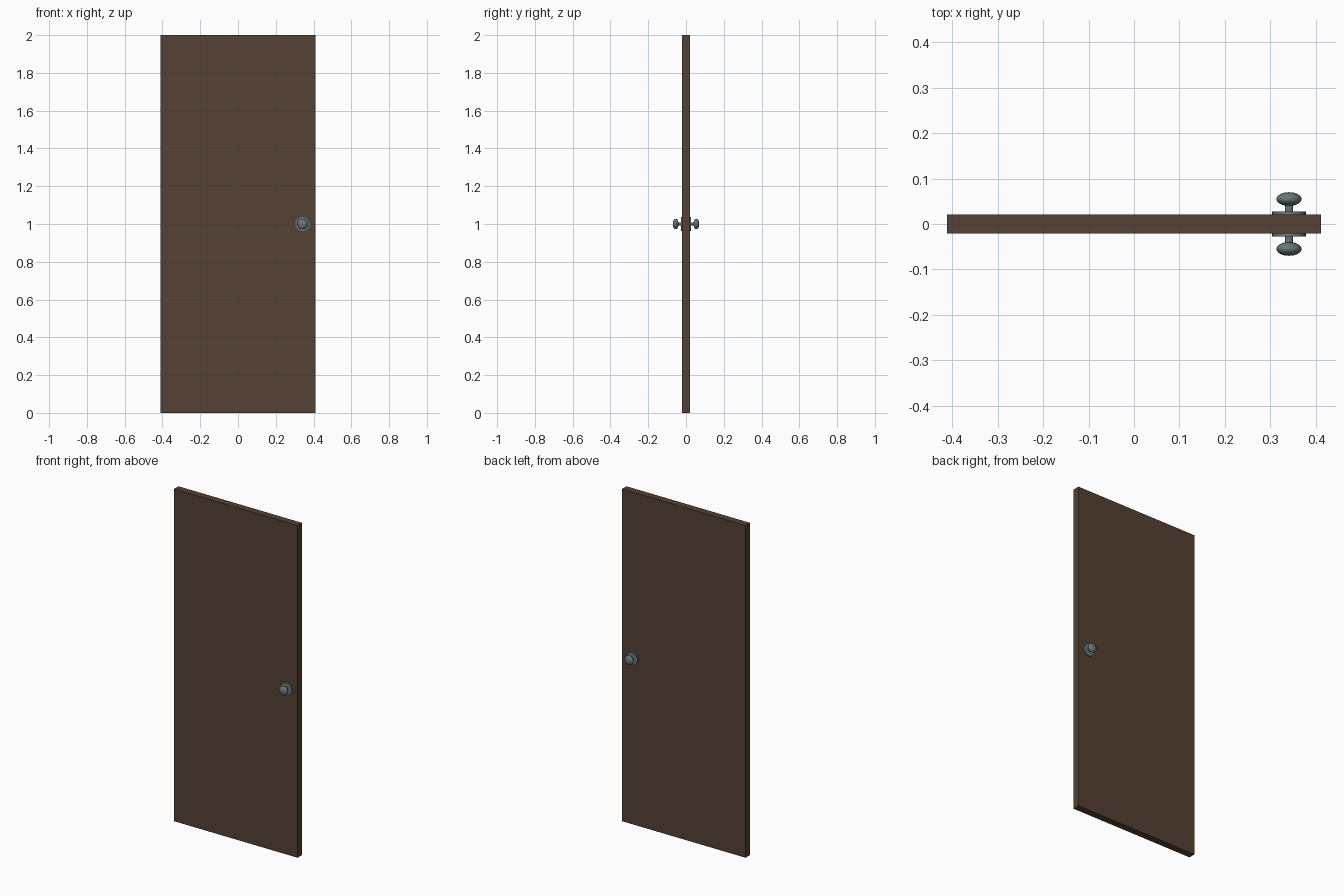
import bpy, math

if "Cube" in bpy.data.objects:
    bpy.data.objects.remove(bpy.data.objects["Cube"])

def material(name, color):
    m = bpy.data.materials.new(name)
    m.diffuse_color = (*color, 1)
    m.use_nodes = True
    m.node_tree.nodes["Principled BSDF"].inputs["Base Color"].default_value = m.diffuse_color
    return m

wood = material("dark_wood", (0.09, 0.053, 0.033))
metal = material("grey_metal", (0.14, 0.18, 0.185))
KX, KZ = 0.341, 1.0

def finish(name, mat, smooth=True):
    o = bpy.context.object
    o.name = name
    o.data.materials.append(mat)
    bpy.ops.object.transform_apply(location=False, rotation=True, scale=True)
    if smooth:
        bpy.ops.object.shade_smooth_by_angle(angle=math.radians(35))
    return o

def disc(name, radius, y0, y1):
    bpy.ops.mesh.primitive_cylinder_add(
        vertices=32, radius=radius, depth=abs(y1 - y0),
        location=(KX, (y0 + y1) / 2, KZ), rotation=(math.pi / 2, 0, 0))
    finish(name, metal)

# Door slab
bpy.ops.mesh.primitive_cube_add(size=1, location=(0, 0, 1))
bpy.context.object.scale = (0.822, 0.042, 2)
finish("door_panel", wood, smooth=False)

# Handle set on each face: rosette, neck and flattened round knob
for side, s in (("front", -1), ("back", 1)):
    disc(side + "_rosette", 0.037, s * 0.020, s * 0.0275)
    disc(side + "_neck", 0.009, s * 0.026, s * 0.046)
    bpy.ops.mesh.primitive_uv_sphere_add(
        segments=32, ring_count=16, radius=0.0275,
        location=(KX, s * 0.0548, KZ), rotation=(math.pi / 2, 0, 0))
    bpy.context.object.scale = (1, 1, 0.55)
    finish(side + "_knob", metal)
